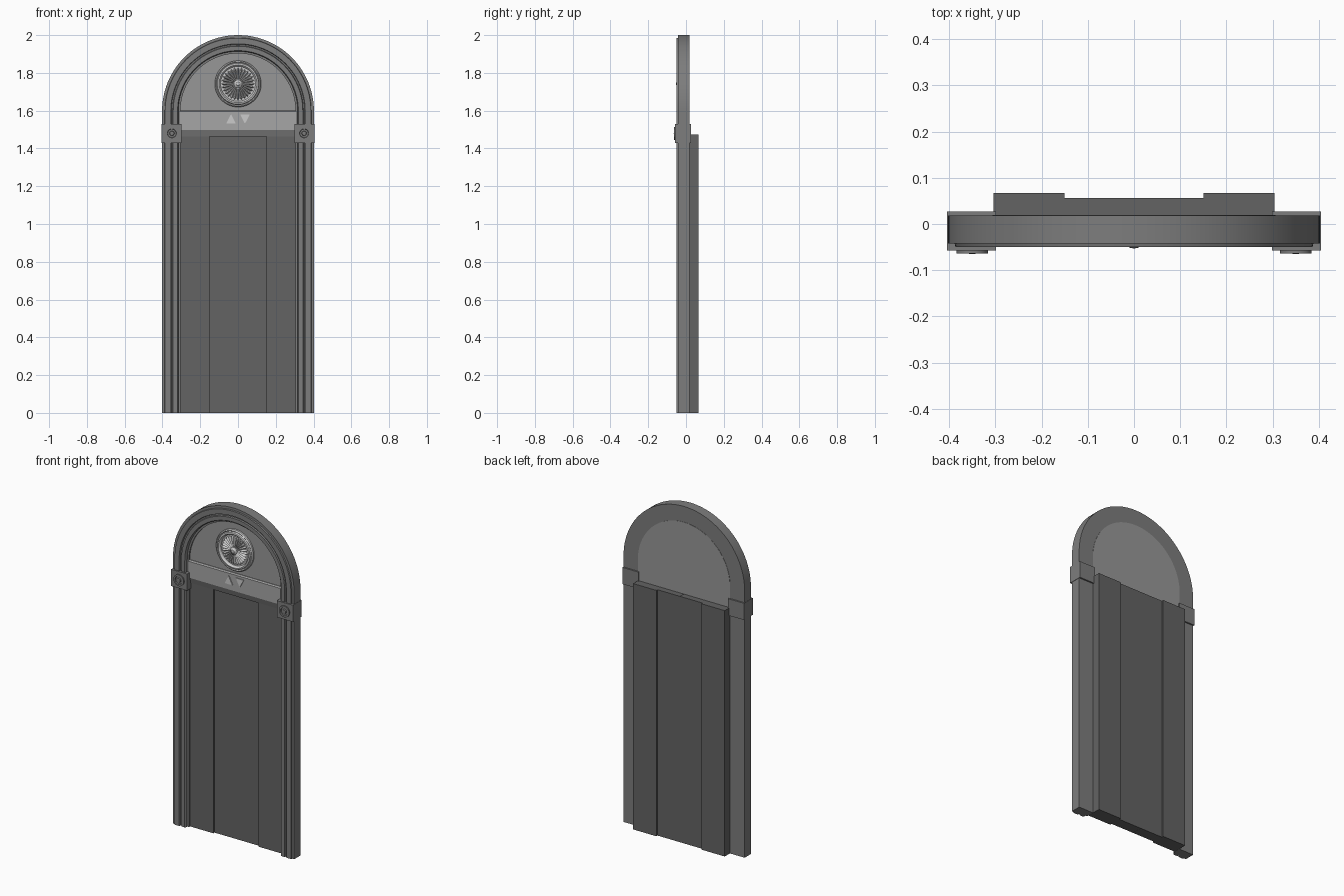
import bpy, bmesh, math
from mathutils import Vector

if "Cube" in bpy.data.objects:
    bpy.data.objects.remove(bpy.data.objects["Cube"])

ARCH_Z = 1.6


def grey(name, v):
    m = bpy.data.materials.new(name)
    m.diffuse_color = (v, v, v, 1)
    m.use_nodes = True
    m.node_tree.nodes["Principled BSDF"].inputs["Base Color"].default_value = m.diffuse_color
    return m


FRAME = grey("frame_metal", .205)
DOOR = grey("door_metal", .125)
PANEL = grey("panel_metal", .31)
LINTEL = grey("lintel_metal", .38)
TRIM = grey("trim_metal", .55)


def finish(name, bm, mat, smooth=False):
    bmesh.ops.recalc_face_normals(bm, faces=bm.faces)
    me = bpy.data.meshes.new(name)
    bm.to_mesh(me)
    bm.free()
    me.materials.append(mat)
    ob = bpy.data.objects.new(name, me)
    bpy.context.collection.objects.link(ob)
    if smooth:
        bpy.ops.object.select_all(action='DESELECT')
        ob.select_set(True)
        bpy.context.view_layer.objects.active = ob
        bpy.ops.object.shade_smooth_by_angle(angle=math.radians(30))
    return ob


def extrude(name, pts, vec, mat):
    """Extrude a planar outline along a vector."""
    bm = bmesh.new()
    f = bm.faces.new([bm.verts.new(p) for p in pts])
    ext = bmesh.ops.extrude_face_region(bm, geom=[f])
    verts = [v for v in ext['geom'] if isinstance(v, bmesh.types.BMVert)]
    bmesh.ops.translate(bm, verts=verts, vec=vec)
    return finish(name, bm, mat)


def prism(name, pts, y0, y1, mat):
    return extrude(name, [(x, y0, z) for x, z in pts], (0, y1 - y0, 0), mat)


def box(name, x0, x1, y0, y1, z0, z1, mat):
    return prism(name, [(x0, z0), (x1, z0), (x1, z1), (x0, z1)], y0, y1, mat)


def lathe(name, profile, cx, cz, mat, steps=48):
    """Spin a (radius, y) profile about a front-to-back axis."""
    bm = bmesh.new()
    vs = [bm.verts.new((cx + r, y, cz)) for r, y in profile]
    es = [bm.edges.new(p) for p in zip(vs, vs[1:])]
    bmesh.ops.spin(bm, geom=vs + es, cent=(cx, 0, cz), axis=(0, 1, 0),
                   angle=2 * math.pi, steps=steps, use_duplicate=False)
    bmesh.ops.remove_doubles(bm, verts=bm.verts, dist=1e-5)
    return finish(name, bm, mat, True)


# Moulded surround: one profile swept up the jambs and round the arch
profile = [(.305, .018), (.305, -.030), (.316, -.030), (.316, -.042),
           (.320, -.048), (.343, -.048), (.346, -.040), (.353, -.040),
           (.356, -.050), (.386, -.050), (.388, -.042), (.402, -.042),
           (.402, .018)]
N = 48
path = [(1, 0, 0)] + [(math.cos(math.pi * i / N), math.sin(math.pi * i / N), ARCH_Z - .002)
                      for i in range(N + 1)] + [(-1, 0, 0)]
bm = bmesh.new()
rings = [[bm.verts.new((r * c, y, z + r * s)) for r, y in profile] for c, s, z in path]
for a, b in zip(rings, rings[1:]):
    for i in range(len(profile)):
        j = (i + 1) % len(profile)
        bm.faces.new((a[i], a[j], b[j], b[i]))
bm.faces.new(rings[0])
bm.faces.new(rings[-1])
finish("arched_surround", bm, FRAME, True)

# Impost blocks with round bosses
for side, s in (("left", -1), ("right", 1)):
    xs = sorted((s * .298, s * .404))
    box(side + "_impost_block", *xs, -.057, .027, 1.43, 1.53, FRAME)
    lathe(side + "_impost_boss",
          [(.034, -.055), (.034, -.064), (.024, -.064), (.022, -.058),
           (.013, -.058), (.011, -.064), (0, -.065)], s * .35, 1.48, FRAME, 32)

# Arched panel above the doors
pts = [(.306 * math.cos(math.pi * i / N), ARCH_Z + .306 * math.sin(math.pi * i / N))
       for i in range(N + 1)]
prism("arch_panel", [(-.306, 1.47)] + pts[::-1] + [(.306, 1.47)], -.022, .0195, PANEL)

# Lintel band, and the darker chamfered strip under it
extrude("lintel", [(-.306, y, z) for y, z in
                   [(.015, 1.497), (-.032, 1.497), (-.032, 1.595), (-.026, 1.602),
                    (.015, 1.602)]], (.612, 0, 0), LINTEL)
extrude("lintel_underside", [(-.306, y, z) for y, z in
                             [(.015, 1.463), (-.022, 1.463), (-.031, 1.497),
                              (.015, 1.497)]], (.612, 0, 0), FRAME)

# Up and down arrows
for name, cx, d in (("up_arrow", -.037, 1), ("down_arrow", .037, -1)):
    prism(name, [(cx - .026, 1.556 - d * .025), (cx + .026, 1.556 - d * .025),
                 (cx, 1.556 + d * .025)], -.037, -.03, TRIM)

# Round medallion: rim, backing, radial petals and centre knob
MZ = 1.742
lathe("medallion_rim",
      [(.123, -.02), (.123, -.032), (.117, -.038), (.112, -.034), (.108, -.042),
       (.100, -.044), (.094, -.038), (.092, -.028), (0, -.028)], 0, MZ, TRIM)
bm = bmesh.new()
PETALS = 28
for k in range(PETALS):
    a = 2 * math.pi * k / PETALS
    u = Vector((math.cos(a), 0, math.sin(a)))
    w = Vector((-math.sin(a), 0, math.cos(a)))
    o = Vector((0, 0, MZ))

    def pt(r, t, y):
        return bm.verts.new(o + u * r + w * t + Vector((0, y, 0)))
    inner, left, right = pt(.015, 0, -.027), pt(.076, .007, -.027), pt(.076, -.007, -.027)
    tip, ridge0, ridge1 = pt(.088, 0, -.027), pt(.02, 0, -.040), pt(.076, 0, -.042)
    for f in ((inner, ridge0, left), (ridge0, ridge1, left), (left, ridge1, tip),
              (inner, right, ridge0), (ridge0, right, ridge1), (right, tip, ridge1),
              (inner, left, tip, right)):
        bm.faces.new(f)
finish("medallion_petals", bm, TRIM)
lathe("medallion_knob", [(.022, -.027), (.022, -.042), (.015, -.045), (.010, -.051),
                         (0, -.053)], 0, MZ, TRIM, 24)

# Sliding door leaves: thicker outer pair, thinner inner pair
for side, s in (("left", -1), ("right", 1)):
    box(side + "_outer_door", *sorted((s * .15, s * .304)), -.02, .067, 0, 1.475, DOOR)
    box(side + "_inner_door", *sorted((s * .0005, s * .15)), -.009, .056, 0, 1.475, DOOR)
